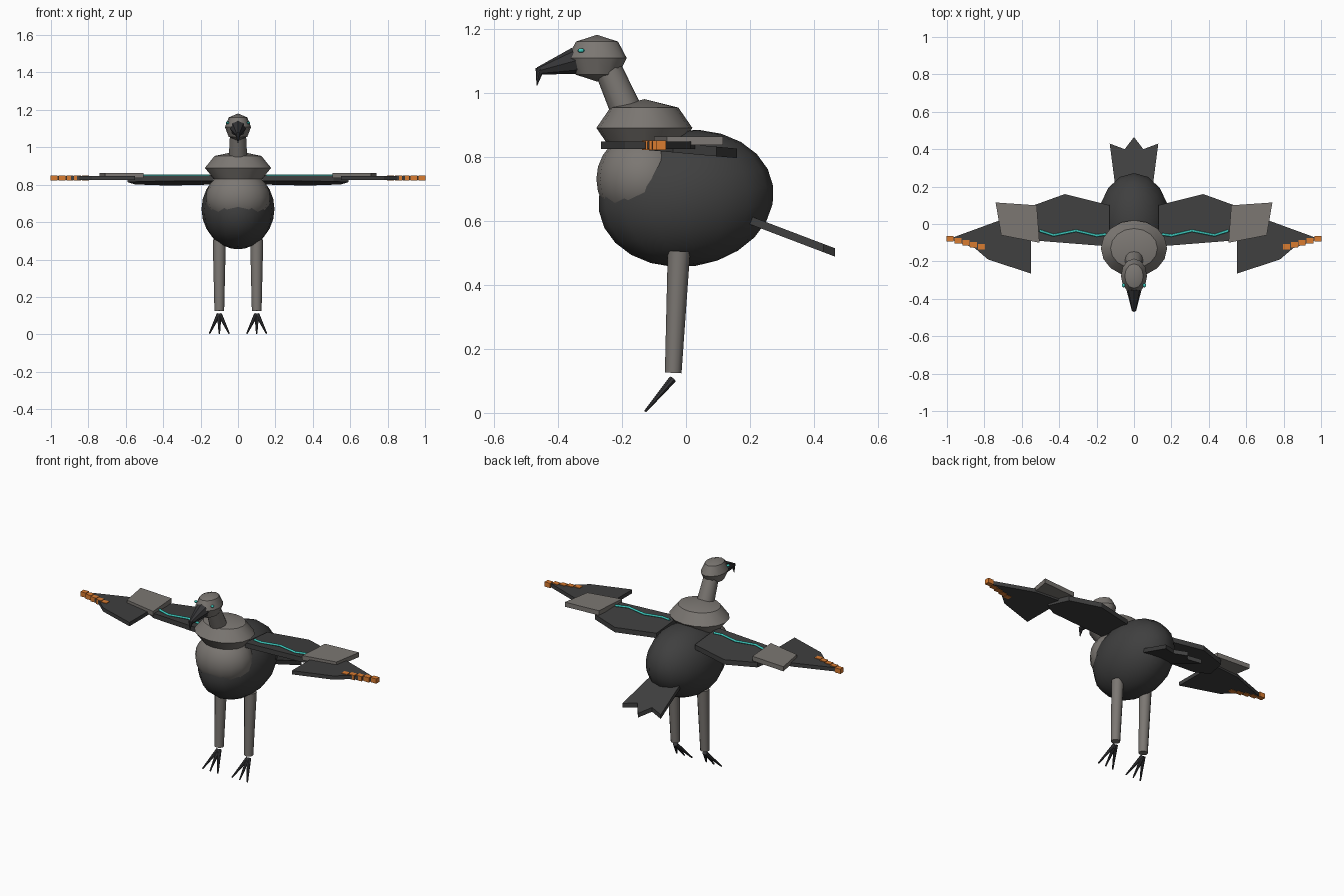
import bpy, bmesh
from math import radians
from mathutils import Vector

old = bpy.data.objects.get("Cube")
if old:
    bpy.data.objects.remove(old, do_unlink=True)


def material(name, rgb):
    m = bpy.data.materials.new(name)
    m.use_nodes = True
    m.diffuse_color = (*rgb, 1)
    m.node_tree.nodes["Principled BSDF"].inputs["Base Color"].default_value = (*rgb, 1)
    return m


DARK = material("dark feather", (0.05, 0.05, 0.05))
GREY = material("warm grey", (0.2, 0.185, 0.17))
HORN = material("dark horn", (0.035, 0.035, 0.038))
ORANGE = material("orange", (0.7, 0.2, 0.03))
CYAN = material("cyan", (0.05, 0.62, 0.54))


def finish(name, mat, smooth=True):
    ob = bpy.context.object
    ob.name = name
    ob.data.materials.append(mat)
    if smooth:
        bpy.ops.object.shade_smooth_by_angle(angle=radians(35))
    return ob


def ball(name, mat, centre, radii, segments, rings, tilt=0):
    bpy.ops.mesh.primitive_uv_sphere_add(segments=segments, ring_count=rings, location=centre,
                                         rotation=(radians(tilt), 0, 0))
    bpy.context.object.scale = radii
    return finish(name, mat)


def rod(name, mat, a, b, ra, rb, sides=12):
    """Tapered cylinder from point a to point b."""
    a, b = Vector(a), Vector(b)
    d = b - a
    bpy.ops.mesh.primitive_cone_add(vertices=sides, radius1=ra, radius2=rb, depth=d.length,
                                    location=(a + b) / 2, rotation=d.to_track_quat('Z', 'Y').to_euler())
    return finish(name, mat)


def plate(name, mat, outline, z, thick, slope=0, side=1):
    """Extruded outline; z is the underside at y = 0."""
    bm = bmesh.new()
    face = bm.faces.new([bm.verts.new((side * x, y, z + slope * y)) for x, y in outline])
    top = bmesh.ops.extrude_face_region(bm, geom=[face])["geom"]
    bmesh.ops.translate(bm, vec=(0, 0, thick), verts=[v for v in top if isinstance(v, bmesh.types.BMVert)])
    bmesh.ops.recalc_face_normals(bm, faces=bm.faces)
    mesh = bpy.data.meshes.new(name)
    bm.to_mesh(mesh)
    bm.free()
    ob = bpy.data.objects.new(name, mesh)
    bpy.context.collection.objects.link(ob)
    mesh.materials.append(mat)
    return ob


# Body, breast and ruff
ball("body", DARK, (0, 0, 0.67), (0.195, 0.275, 0.213), 16, 12, 8)
ball("breast", GREY, (0, -0.13, 0.73), (0.172, 0.15, 0.15), 16, 12)
ball("ruff", GREY, (0, -0.13, 0.89), (0.177, 0.15, 0.09), 16, 4)

# Neck, head and hooked beak
rod("neck", GREY, (0, -0.18, 0.93), (0, -0.25, 1.09), 0.05, 0.042)
ball("head", GREY, (0, -0.278, 1.108), (0.07, 0.093, 0.073), 12, 4)
rod("beak", HORN, (0, -0.345, 1.1), (0, -0.462, 1.068), 0.042, 0.012, 8)
rod("beak_hook", HORN, (0, -0.456, 1.075), (0, -0.466, 1.022), 0.014, 0.001, 8)

# Forked tail
half_tail = [(0.1, 0.2), (0.13, 0.43), (0.05, 0.4)]
plate("tail", DARK, half_tail + [(0, 0.465)] + [(-x, y) for x, y in reversed(half_tail)],
      0.665, 0.026, -0.38)

for side, tag in ((1, "left"), (-1, "right")):
    # Eye
    ball(tag + "_eye", CYAN, (side * 0.056, -0.328, 1.132), (0.009, 0.011, 0.007), 8, 6)

    # Leg and toes
    x = side * 0.1
    rod(tag + "_leg", GREY, (x, -0.04, 0.125), (x, -0.022, 0.505), 0.026, 0.035)
    for i in (-1, 0, 1):
        rod(f"{tag}_toe_{i + 2}", HORN, (x + i * 0.004, -0.042, 0.105),
            (x + i * 0.052, -0.127, 0.005), 0.012, 0.004, 8)

    # Wing: inner arm, shoulder-feather cover and outer hand
    plate(tag + "_wing_arm", DARK, [(0.13, -0.12), (0.51, -0.09), (0.59, -0.04), (0.55, 0.095),
                                    (0.37, 0.16), (0.13, 0.1)], 0.81, 0.03, -0.09, side)
    plate(tag + "_wing_cover", GREY, [(0.505, -0.1), (0.71, -0.06), (0.74, 0.115), (0.52, 0.1)],
          0.836, 0.028, 0, side)
    plate(tag + "_wing_hand", DARK, [(0.55, -0.265), (0.78, -0.19), (0.85, -0.13), (0.99, -0.08),
                                     (0.73, 0.015), (0.55, 0.03)], 0.824, 0.023, 0, side)

    # Orange blocks on the wing tip
    for i in range(5):
        bpy.ops.mesh.primitive_cube_add(size=1, location=(side * (0.815 + i * 0.042),
                                                          -0.122 + i * 0.011, 0.836))
        bpy.context.object.scale = (0.037, 0.03, 0.029)
        finish(f"{tag}_tip_block_{i + 1}", ORANGE, False)

    # Glowing zigzag vein on the arm
    curve = bpy.data.curves.new(tag + "_wing_vein", 'CURVE')
    curve.dimensions = '3D'
    curve.bevel_depth = 0.007
    curve.bevel_resolution = 1
    curve.use_fill_caps = True
    path = [(0.15, -0.055), (0.2, -0.062), (0.31, -0.036), (0.43, -0.06), (0.505, -0.036)]
    spline = curve.splines.new('POLY')
    spline.points.add(len(path) - 1)
    for p, (px, py) in zip(spline.points, path):
        p.co = (side * px, py, 0.849, 1)
    curve.materials.append(CYAN)
    bpy.context.collection.objects.link(bpy.data.objects.new(tag + "_wing_vein", curve))
